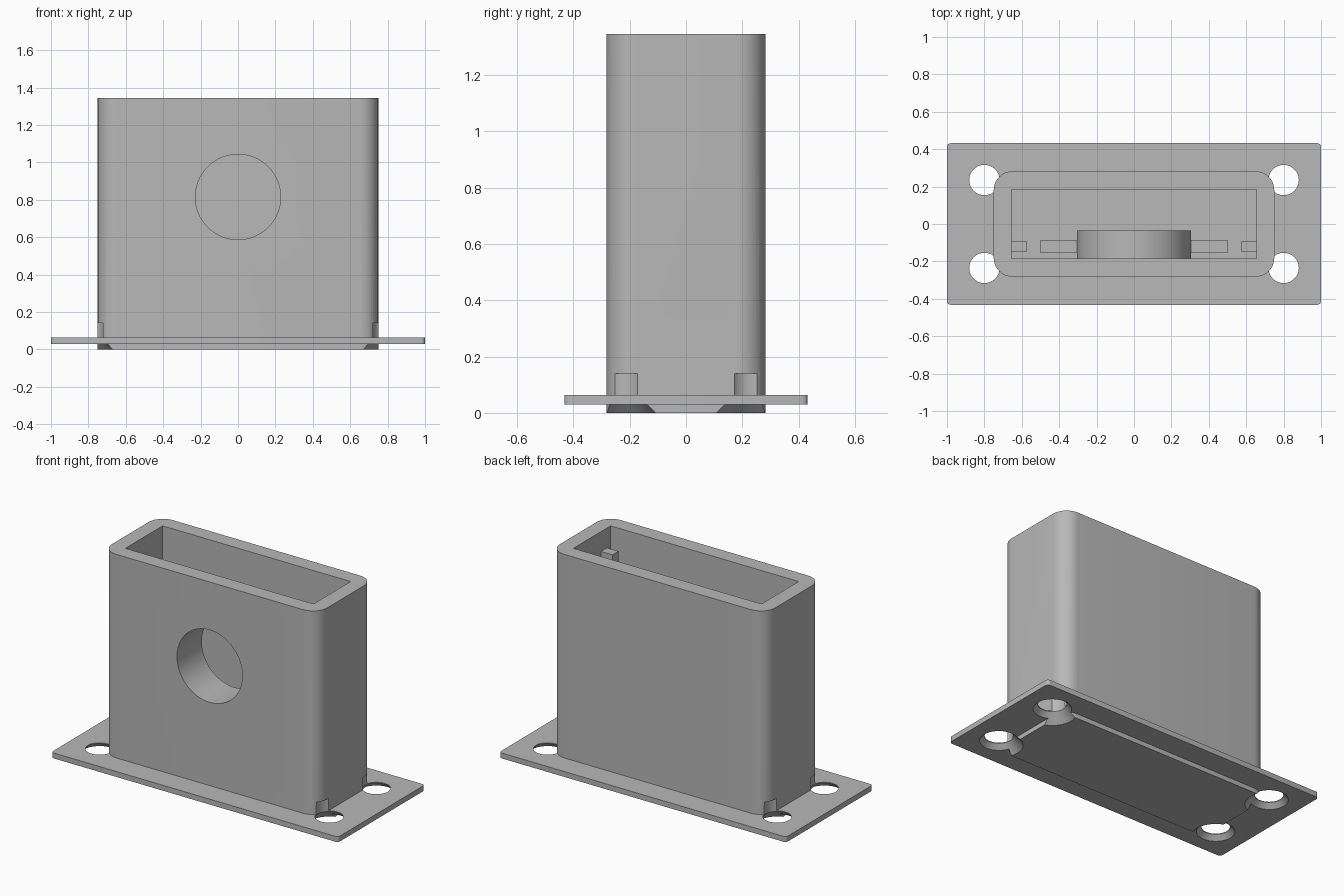
import bpy, bmesh, math

cube = bpy.data.objects.get("Cube")
if cube:
    bpy.data.objects.remove(cube, do_unlink=True)

grey = bpy.data.materials.new("light_grey")
grey.use_nodes = True
colour = (0.48, 0.48, 0.48, 1)
grey.diffuse_color = colour
grey.node_tree.nodes["Principled BSDF"].inputs["Base Color"].default_value = colour


def loft(name, rings):
    """Closed solid through a stack of equal-length point rings."""
    bm = bmesh.new()
    loops = [[bm.verts.new(p) for p in ring] for ring in rings]
    n = len(loops[0])
    bm.faces.new(loops[0])
    bm.faces.new(loops[-1])
    for a, b in zip(loops, loops[1:]):
        for i in range(n):
            j = (i + 1) % n
            bm.faces.new((a[i], a[j], b[j], b[i]))
    bmesh.ops.recalc_face_normals(bm, faces=bm.faces)
    mesh = bpy.data.meshes.new(name)
    bm.to_mesh(mesh)
    bm.free()
    mesh.materials.append(grey)
    obj = bpy.data.objects.new(name, mesh)
    bpy.context.collection.objects.link(obj)
    return obj


def rounded_block(name, hx, hy, z0, z1, radius, steps=10):
    outline = []
    for k, (sx, sy) in enumerate(((1, 1), (-1, 1), (-1, -1), (1, -1))):
        for i in range(steps + 1):
            a = (k + i / steps) * math.pi / 2
            outline.append((sx * (hx - radius) + radius * math.cos(a),
                            sy * (hy - radius) + radius * math.sin(a)))
    return loft(name, [[(x, y, z) for x, y in outline] for z in (z0, z1)])


def block(name, x0, x1, y0, y1, z0, z1):
    return loft(name, [[(x0, y0, z), (x1, y0, z), (x1, y1, z), (x0, y1, z)]
                       for z in (z0, z1)])


def circle(radius, n=64):
    return [(radius * math.cos(i * math.tau / n), radius * math.sin(i * math.tau / n))
            for i in range(n)]


def disc_along_y(name, radius, y0, y1, z):
    return loft(name, [[(a, y, z + b) for a, b in circle(radius)] for y in (y0, y1)])


def cut(obj, cutters):
    for cutter in cutters:
        mod = obj.modifiers.new("cut", "BOOLEAN")
        mod.operation = "DIFFERENCE"
        mod.solver = "EXACT"
        mod.object = cutter
    bpy.context.view_layer.update()
    graph = bpy.context.evaluated_depsgraph_get()
    mesh = bpy.data.meshes.new_from_object(obj.evaluated_get(graph))
    obj.modifiers.clear()
    obj.data = mesh


HEIGHT, FLOOR = 1.345, 0.095
CAVITY_X, CAVITY_Y = 0.655, 0.185
PORT_Z = 0.815

# Main parts
flange = rounded_block("mounting_flange", 1, 0.432, 0.029, 0.063, 0.02, 5)
housing = rounded_block("housing", 0.75, 0.282, 0, HEIGHT, 0.1)
collar = disc_along_y("port_collar", 0.306, -CAVITY_Y, -0.035, PORT_Z)

# Cutters: inner cavity, round port, countersunk screw holes
cavity = block("cavity_cutter", -CAVITY_X, CAVITY_X, -CAVITY_Y, CAVITY_Y, FLOOR, HEIGHT + 0.2)
port = disc_along_y("port_cutter", 0.228, -0.4, 0.05, PORT_Z)
screws = []
for sx in (-1, 1):
    for sy in (-1, 1):
        profile = ((0.157, -0.02), (0.081, 0.058), (0.08, 0.14))
        screws.append(loft("screw_cutter", [
            [(sx * 0.8 + a, sy * 0.235 + b, z) for a, b in circle(r)] for r, z in profile]))

cut(flange, screws)
cut(housing, [cavity, port] + screws)
cut(collar, [port])
for cutter in [cavity, port] + screws:
    bpy.data.objects.remove(cutter, do_unlink=True)

# Inner posts against the end walls and side bars on the collar
for side, s in (("left", 1), ("right", -1)):
    x0, x1 = sorted((s * 0.575, s * CAVITY_X))
    block(side + "_inner_post", x0, x1, -0.15, -0.09, FLOOR, 1.22)
    x0, x1 = sorted((s * 0.29, s * 0.5))
    block(side + "_collar_bar", x0, x1, -0.155, -0.085, PORT_Z - 0.035, PORT_Z + 0.035)

# Smooth the curved walls, keep edges sharp
bpy.ops.object.select_all(action="DESELECT")
for obj in (flange, housing, collar):
    obj.select_set(True)
bpy.context.view_layer.objects.active = housing
bpy.ops.object.shade_smooth_by_angle(angle=math.radians(25))
